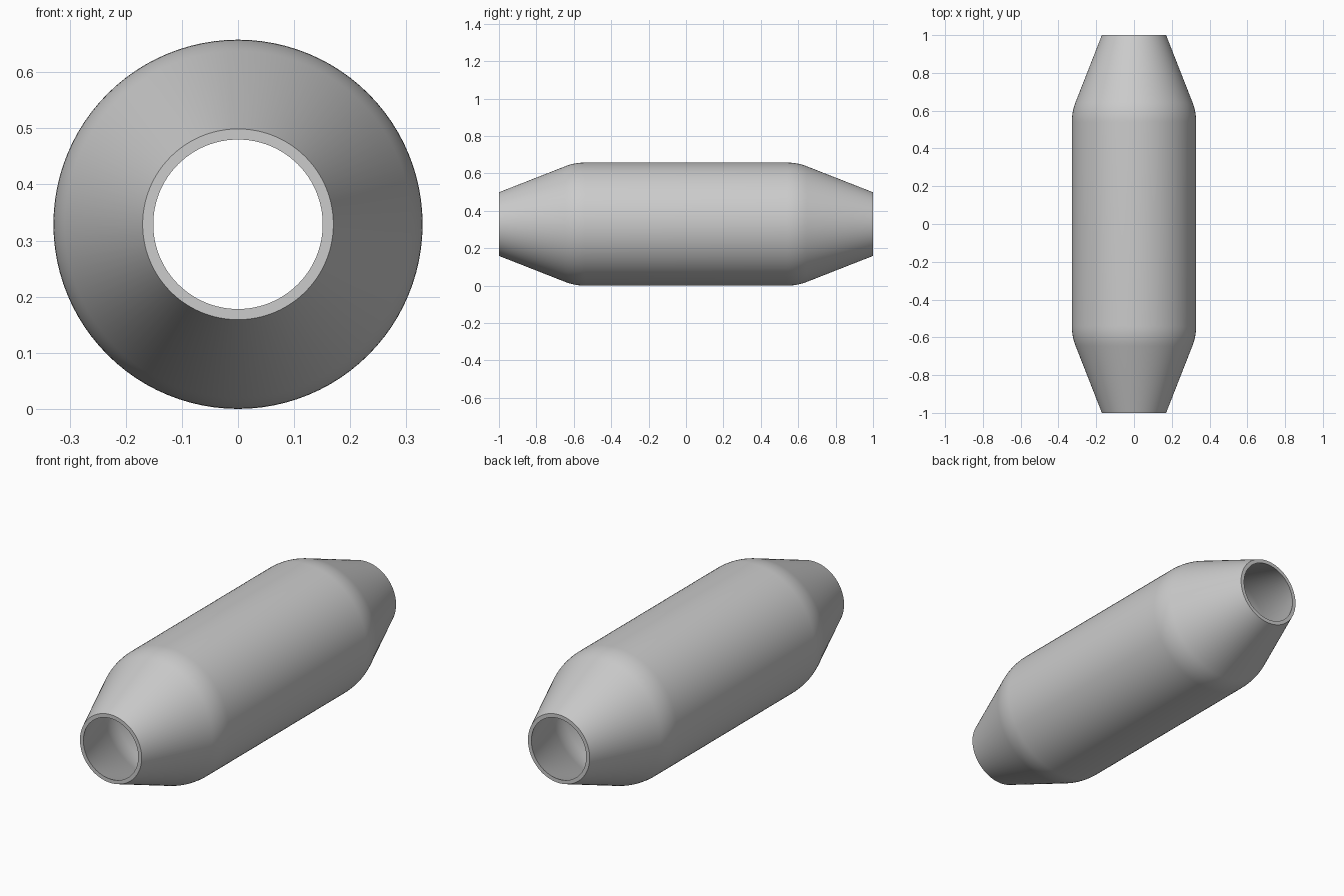
import bpy, bmesh, math
from mathutils import Vector, Matrix

cube = bpy.data.objects.get("Cube")
if cube:
    bpy.data.objects.remove(cube, do_unlink=True)

RADIUS, MOUTH, HALF = 0.329, 0.17, 1.0   # body radius, end radius, half length
SHOULDER = 0.595                         # where the cone would meet the body
BLEND = 0.055                            # length of the rounded shoulder each side
WALL = 0.019                             # shell thickness
SIDES = 96


def material(name, rgb):
    mat = bpy.data.materials.new(name)
    mat.use_nodes = True
    mat.diffuse_color = (*rgb, 1)
    mat.node_tree.nodes["Principled BSDF"].inputs["Base Color"].default_value = (*rgb, 1)
    return mat


def half_profile(inset):
    """Points (radius, y) from the body to the mouth, with a rounded shoulder."""
    corner = Vector((RADIUS - inset, SHOULDER))
    tip = Vector((MOUTH - inset, HALF))
    start = corner - Vector((0, BLEND))
    end = corner + (tip - corner).normalized() * BLEND
    steps = 8
    curve = []
    for i in range(steps + 1):
        t = i / steps
        curve.append(start * (1 - t) ** 2 + corner * 2 * t * (1 - t) + end * t ** 2)
    return curve + [tip]


def full_profile(inset):
    half = half_profile(inset)
    return [Vector((p.x, -p.y)) for p in reversed(half)] + half


# Closed wall section: outer skin one way, inner skin back
section = full_profile(0) + full_profile(WALL)[::-1]

# Revolve the section about the long axis
bm = bmesh.new()
verts = [bm.verts.new((p.x, p.y, 0)) for p in section]
edges = [bm.edges.new((verts[i - 1], verts[i])) for i in range(len(verts))]
bmesh.ops.spin(bm, geom=verts + edges, cent=(0, 0, 0), axis=(0, 1, 0),
               angle=math.tau, steps=SIDES, use_merge=True)
bmesh.ops.remove_doubles(bm, verts=bm.verts, dist=1e-5)
bmesh.ops.recalc_face_normals(bm, faces=bm.faces)
bm.transform(Matrix.Translation((0, 0, RADIUS)))
mesh = bpy.data.meshes.new("tube_shell")
bm.to_mesh(mesh)
bm.free()

shell = bpy.data.objects.new("tube_shell", mesh)
bpy.context.collection.objects.link(shell)
mesh.materials.append(material("grey_metal", (0.6, 0.6, 0.6)))

bpy.context.view_layer.objects.active = shell
shell.select_set(True)
bpy.ops.object.shade_smooth_by_angle(angle=math.radians(30))
